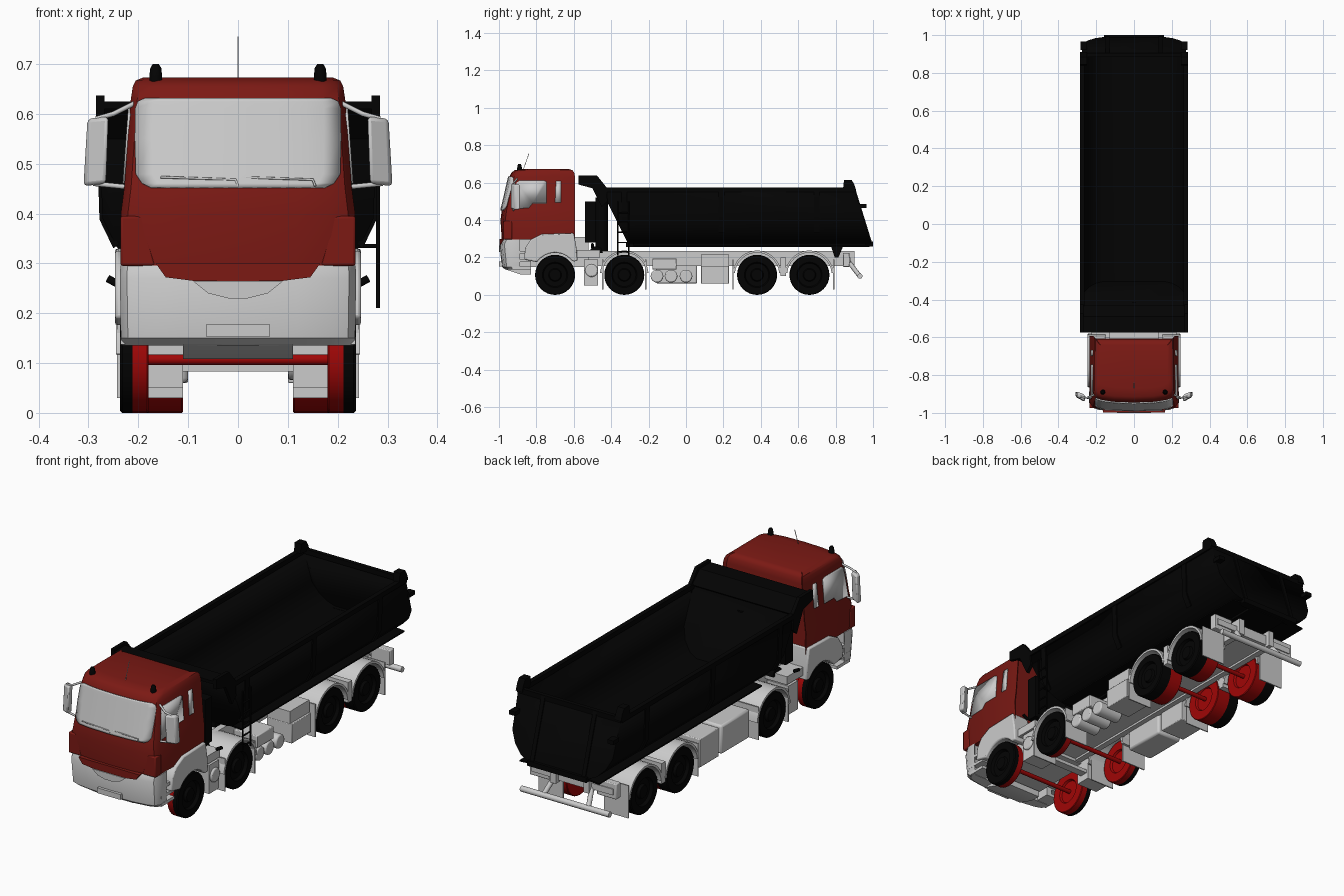
import bpy, bmesh, math


def material(name, rgb):
    m = bpy.data.materials.new(name)
    m.diffuse_color = (*rgb, 1)
    return m


RED = material("cab_red", (0.2, 0.01, 0.007))
BLACK = material("black", (0.001, 0.001, 0.001))
HUB = material("wheel_red", (0.35, 0.002, 0.002))


def mesh(name, verts, faces, mat=None, mirror=False, bevel=0, solid=0, offset=0):
    bm = bmesh.new()
    vs = [bm.verts.new(v) for v in verts]
    for f in faces:
        bm.faces.new([vs[i] for i in f])
    bmesh.ops.remove_doubles(bm, verts=bm.verts, dist=1e-5)
    bmesh.ops.recalc_face_normals(bm, faces=bm.faces)
    me = bpy.data.meshes.new(name)
    bm.to_mesh(me)
    bm.free()
    ob = bpy.data.objects.new(name, me)
    bpy.context.collection.objects.link(ob)
    if mat:
        me.materials.append(mat)
    if solid:
        s = ob.modifiers.new("Solidify", 'SOLIDIFY')
        s.thickness, s.offset = solid, offset
    if bevel:
        b = ob.modifiers.new("Bevel", 'BEVEL')
        b.width, b.segments = bevel, 2
    if mirror:
        ob.modifiers.new("Mirror", 'MIRROR').use_mirror_merge = False
    return ob


def loft(name, rings, mat=None, caps=True, **kw):
    n = len(rings[0])
    faces = [(i * n + j, i * n + (j + 1) % n, (i + 1) * n + (j + 1) % n, (i + 1) * n + j)
             for i in range(len(rings) - 1) for j in range(n)]
    if caps:
        faces += [tuple(range(n)), tuple(range((len(rings) - 1) * n, len(rings) * n))]
    return mesh(name, [v for r in rings for v in r], faces, mat, **kw)


def prism(name, pts, a, b, mat=None, axis='x', **kw):
    put = (lambda p, t: (t, p[0], p[1])) if axis == 'x' else (lambda p, t: (p[0], t, p[1]))
    return loft(name, [[put(p, t) for p in pts] for t in (a, b)], mat, **kw)


def box(name, x0, x1, y0, y1, z0, z1, mat=None, **kw):
    return prism(name, [(y0, z0), (y1, z0), (y1, z1), (y0, z1)], x0, x1, mat, **kw)


def circle(cy, cz, r, n=24, a0=0, a1=360):
    end = n if a1 - a0 == 360 else n - 1
    return [(cy + r * math.cos(math.radians(a0 + (a1 - a0) * i / end)),
             cz + r * math.sin(math.radians(a0 + (a1 - a0) * i / end))) for i in range(n)]


def tube(name, paths, r, mat=None, mirror=False):
    cu = bpy.data.curves.new(name, 'CURVE')
    cu.dimensions, cu.bevel_depth, cu.bevel_resolution, cu.use_fill_caps = '3D', r, 3, True
    for path in paths:
        for s in ((1, -1) if mirror else (1,)):
            sp = cu.splines.new('POLY')
            sp.points.add(len(path) - 1)
            for p, c in zip(sp.points, path):
                p.co = (s * c[0], c[1], c[2], 1)
    if mat:
        cu.materials.append(mat)
    bpy.context.collection.objects.link(bpy.data.objects.new(name, cu))


# Cab shell: horizontal sections (z, front y, back y, half width)
LEVELS = [(0.295, -0.985, -0.605, 0.232), (0.40, -0.992, -0.605, 0.235), (0.455, -0.985, -0.605, 0.228),
          (0.63, -0.945, -0.605, 0.215), (0.655, -0.932, -0.61, 0.211), (0.667, -0.915, -0.62, 0.205),
          (0.673, -0.87, -0.64, 0.19)]
NOSE = [(0, 0), (0.5, 0.004), (0.8, 0.014), (0.94, 0.026), (1, 0.05)]


def section(z, yf, yb, hw):
    half = [(hw * u, yf + d, z) for u, d in NOSE] + [(hw, yb + 0.012, z), (hw - 0.012, yb, z)]
    return half + [(-x, y, z) for x, y, z in reversed(half[1:])]


def level(z):
    for a, b in zip(LEVELS, LEVELS[1:]):
        if z <= b[0]:
            t = (z - a[0]) / (b[0] - a[0])
            return [p + (q - p) * t for p, q in zip(a, b)]
    return LEVELS[-1]


def front_patch(name, rows, mat=None, out=0.003):
    n, verts = 13, []
    for z, w in rows:
        _, yf, _, hw = level(z)
        for i in range(n):
            x = w * (2 * i / (n - 1) - 1)
            u = abs(x) / hw
            d = 0.05
            for (u0, d0), (u1, d1) in zip(NOSE, NOSE[1:]):
                if u0 <= u <= u1:
                    d = d0 + (d1 - d0) * (u - u0) / (u1 - u0)
            verts.append((x, yf + d - out, z))
    faces = [(i * n + j, i * n + j + 1, (i + 1) * n + j + 1, (i + 1) * n + j)
             for i in range(len(rows) - 1) for j in range(n - 1)]
    mesh(name, verts, faces, mat, solid=0.008)


def side_patch(name, pts, mat=None):
    mesh(name, [(level(z)[3] + 0.001, y, z) for y, z in pts], [range(len(pts))], mat, mirror=True, solid=0.006)


loft("cab", [section(*l) for l in LEVELS], RED)
front_patch("windshield", [(0.452, 0.175), (0.46, 0.192), (0.478, 0.204), (0.55, 0.206), (0.61, 0.205),
                           (0.624, 0.2), (0.631, 0.185)])
side_patch("door_window", [(-0.925, 0.46), (-0.84, 0.465), (-0.82, 0.49), (-0.745, 0.49), (-0.745, 0.605),
                           (-0.76, 0.612), (-0.89, 0.612), (-0.905, 0.6)])
side_patch("rear_window", [(-0.70, 0.495), (-0.667, 0.495), (-0.667, 0.61), (-0.695, 0.61)])
prism("corner_panel", [(0.165, 0.295), (0.236, 0.295), (0.236, 0.395), (0.19, 0.395)], -0.975, -0.93, RED,
      axis='y', mirror=True, bevel=0.005)
for x in (0, 0.155):
    tube("wiper", [[(x, -0.99, 0.455), (x - 0.005, -0.988, 0.468), (x - 0.155, -0.985, 0.473)]], 0.0025)
tube("antenna", [[(0, -0.87, 0.67), (0, -0.84, 0.755)]], 0.0015)
for x in (-0.165, 0.165):
    loft("beacon", [[(x + a, -0.89 + b, z) for a, b in circle(0, 0, r, 16)]
                    for z, r in ((0.66, 0.013), (0.675, 0.013), (0.692, 0.011), (0.70, 0.006))], BLACK)

# Mirrors: slanted in plan, held by two arms
SHELL = [(0.265, 0.46, 0.31, 0.455), (0.26, 0.595, 0.302, 0.59)]
loft("side_mirror", [[(a, -0.94, za), (b, -0.915, zb), (b, -0.885, zb), (a, -0.905, za)]
                     for a, za, b, zb in SHELL], mirror=True, bevel=0.008)
tube("mirror_arm", [[(0.20, -0.90, 0.625), (0.25, -0.92, 0.60), (0.285, -0.915, 0.59)],
                    [(0.21, -0.925, 0.452), (0.29, -0.915, 0.46)]], 0.005, mirror=True)

# Bumper and grille
loft("bumper", [section(z, yf, -0.90, hw) for z, yf, hw in
                ((0.135, -0.965, 0.232), (0.15, -0.985, 0.235), (0.27, -0.997, 0.237), (0.296, -0.985, 0.236))])
prism("grille_red", [(-0.165, 0.30), (-0.145, 0.272), (-0.09, 0.265), (0.09, 0.265), (0.145, 0.272), (0.165, 0.30)],
      -0.998, -0.96, RED, axis='y')
prism("grille_lip", [(-0.09, 0.264), (-0.06, 0.24), (-0.02, 0.23), (0.02, 0.23), (0.06, 0.24), (0.09, 0.264)],
      -1.0, -0.96, axis='y')
box("number_plate", -0.063, 0.063, -1.0, -0.97, 0.152, 0.178)
prism("under_bumper", [(-0.97, 0.138), (-0.88, 0.108), (-0.83, 0.108), (-0.83, 0.138)], -0.11, 0.11)
box("lower_crossbar", -0.12, 0.12, -0.52, -0.48, 0.083, 0.10)
for z in (0.137, 0.175, 0.22):
    box("cab_step", 0.17, 0.236, -0.93, -0.83, z, z + 0.015, mirror=True)
box("step_back", 0.16, 0.19, -0.92, -0.83, 0.137, 0.30, mirror=True)

# Wheels: lathed half profiles, red on the inner tread and black outside
WHEELS = [(-0.70, 0.18), (-0.33, 0.18), (0.38, 0.11), (0.66, 0.11)]
for wy, xi in WHEELS:
    xo = 0.237
    xm = xi + 0.55 * (xo - xi)
    prof = [(0, xi + 0.01), (0.055, xi + 0.01), (0.06, xi), (0.104, xi), (0.107, xi + 0.003), (0.107, xm),
            (0.107, xo - 0.005), (0.103, xo), (0.068, xo), (0.062, xo - 0.015), (0.035, xo - 0.016),
            (0.03, xo - 0.004), (0, xo - 0.004)]
    w = loft("wheel", [[(x, y, z) for y, z in circle(wy, 0.107, max(r, 1e-7), 32)] for r, x in prof], HUB,
             caps=False, mirror=True)
    w.data.materials.append(BLACK)
    for f in w.data.polygons:
        f.material_index = int(f.center.x > xm)
    tube("axle", [[(-0.2, wy, 0.107), (0.2, wy, 0.107)]], 0.011, HUB)

# Fenders and mud flaps
prism("front_fender", [(-0.865, 0.19), (-0.86, 0.25), (-0.83, 0.295), (-0.77, 0.325), (-0.60, 0.33),
                       (-0.585, 0.25), (-0.58, 0.18)] + circle(-0.70, 0.107, 0.118, 12, 38, 145),
      0.15, 0.247, mirror=True, bevel=0.006)
for wy in (-0.33, 0.38, 0.66):
    prism("fender", circle(wy, 0.107, 0.130, 16, 5, 175) + circle(wy, 0.107, 0.119, 16, 175, 5),
          0.10, 0.245, mirror=True)
box("fender_bridge", 0.10, 0.243, 0.505, 0.535, 0.10, 0.20, mirror=True)
for y in (-0.445, -0.215, 0.252, 0.79):
    box("mud_flap", 0.11, 0.243, y - 0.003, y + 0.003, 0.03, 0.19, mirror=True)

# Chassis
box("chassis_rail", 0.075, 0.105, -0.88, 0.90, 0.155, 0.235, mirror=True)
box("chassis_plate", -0.105, 0.105, -0.55, 0.88, 0.165, 0.215)
box("engine_block", -0.13, 0.13, -0.88, -0.52, 0.15, 0.31)
box("rear_deck", 0.09, 0.225, -0.60, -0.46, 0.20, 0.24, mirror=True)
box("side_box", 0.10, 0.235, 0.08, 0.23, 0.06, 0.155, bevel=0.003)
box("side_box_top", 0.10, 0.225, 0.08, 0.23, 0.155, 0.215)
box("fuel_tank", -0.235, -0.10, -0.16, 0.06, 0.06, 0.20, bevel=0.01)
box("tool_box", -0.235, -0.10, 0.08, 0.23, 0.06, 0.20, bevel=0.004)
box("battery_box", 0.10, 0.23, -0.18, -0.05, 0.135, 0.195, bevel=0.004)
for y in (-0.155, -0.08, 0.0):
    prism("air_tank", circle(y, 0.10, 0.034), 0.10, 0.23, bevel=0.006)
prism("muffler", circle(-0.505, 0.13, 0.034), 0.12, 0.235, bevel=0.006)
box("muffler_box", 0.11, 0.225, -0.545, -0.47, 0.05, 0.19, mirror=True)

# Rear bumper and lights
tube("rear_bumper", [[(-0.24, 0.93, 0.10), (0.24, 0.93, 0.10)]], 0.014)
tube("bumper_strut", [[(0.09, 0.84, 0.215), (0.12, 0.925, 0.105)]], 0.012, mirror=True)
box("rear_crossbar", -0.22, 0.22, 0.86, 0.88, 0.17, 0.20)
box("tail_light", 0.13, 0.235, 0.84, 0.875, 0.15, 0.225, mirror=True, bevel=0.004)

# Dump body tub with slanted ends
SEC = [(0.278, 0.57), (0.272, 0.39), (0.245, 0.335), (0.205, 0.295), (0.16, 0.275)]
SEC = SEC + [(-x, z) for x, z in reversed(SEC)]


def front_y(z):
    return -0.31 - (z - 0.275) * 0.5


def rear_y(z):
    return 0.99 - (z - 0.275) * 0.31


n = len(SEC)
ends = [(x, front_y(z), z) for x, z in SEC] + [(x, rear_y(z), z) for x, z in SEC]
mesh("dump_body", ends, [(i, i + 1, n + i + 1, n + i) for i in range(n - 1)] + [range(n), range(n, 2 * n)],
     BLACK, solid=0.014, offset=-1)
prism("top_rail", [(0.262, 0.55), (0.285, 0.55), (0.285, 0.573), (0.262, 0.573)], -0.45, 0.90, BLACK,
      axis='y', mirror=True)
prism("cab_guard", [(-0.45, 0.55), (-0.50, 0.61), (-0.575, 0.61), (-0.575, 0.625), (-0.49, 0.625), (-0.43, 0.57)],
      -0.283, 0.283, BLACK)
prism("guard_side", [(-0.575, 0.59), (-0.575, 0.637), (-0.475, 0.637), (-0.425, 0.575), (-0.42, 0.50),
                     (-0.45, 0.47), (-0.50, 0.57)], 0.268, 0.285, BLACK, mirror=True)
for y in (-0.33, 0.19, 0.70):
    prism("side_rib", [(0.27, 0.55), (0.283, 0.55), (0.278, 0.388), (0.25, 0.33), (0.24, 0.338), (0.265, 0.39)],
          y - 0.015, y + 0.015, BLACK, axis='y', mirror=True)
prism("tailgate_rib", [(rear_y(0.275) - 0.005, 0.275), (rear_y(0.275) + 0.006, 0.275),
                       (rear_y(0.57) + 0.006, 0.57), (rear_y(0.57) - 0.005, 0.57)], 0.13, 0.15, BLACK, mirror=True)
box("tailgate_top", -0.28, 0.28, 0.885, 0.905, 0.55, 0.574, BLACK)
box("tailgate_sill", -0.16, 0.16, 0.96, 1.0, 0.26, 0.285, BLACK)
prism("gate_hinge", [(0.84, 0.57), (0.845, 0.615), (0.885, 0.615), (0.90, 0.59), (0.91, 0.56)],
      0.25, 0.285, BLACK, mirror=True)
box("gate_latch", 0.25, 0.282, 0.92, 0.965, 0.465, 0.485, BLACK, mirror=True)

# Tipping frame, side skirts, ram and access ladder
box("tipping_frame", -0.10, 0.10, -0.32, 0.98, 0.255, 0.28, BLACK)
prism("body_skirt", [(0.08, 0.268), (0.215, 0.258), (0.215, 0.265), (0.08, 0.276)], -0.28, 0.98, BLACK,
      axis='y', mirror=True)
prism("tipping_hinge", [(0.775, 0.26), (0.84, 0.26), (0.815, 0.20), (0.795, 0.20)], 0.08, 0.12, BLACK, mirror=True)
box("radiator_stack", -0.20, 0.20, -0.54, -0.485, 0.28, 0.50, BLACK)
tube("tipping_ram", [[(0, -0.45, 0.22), (0, -0.45, 0.52)]], 0.035, BLACK)
prism("ram_mount", circle(-0.48, 0.225, 0.035, 12, 0, 180), -0.16, 0.16, BLACK)
tube("ladder", [[(0.281, y, 0.21), (0.281, y, 0.50)] for y in (-0.365, -0.305)]
     + [[(0.281, -0.365, z), (0.281, -0.305, z)] for z in (0.23, 0.28, 0.335, 0.39, 0.44)]
     + [[(0.22, -0.335, 0.335), (0.281, -0.335, 0.335)]], 0.004, BLACK)
tube("marker_lamp", [[(0.235, -0.50, 0.255), (0.262, -0.50, 0.27)]], 0.008, BLACK, mirror=True)

# Smooth curved surfaces, keep edges sharp
for ob in bpy.context.collection.objects:
    if ob.type == 'MESH':
        ob.select_set(True)
        bpy.context.view_layer.objects.active = ob
bpy.ops.object.shade_smooth_by_angle(angle=math.radians(35))
